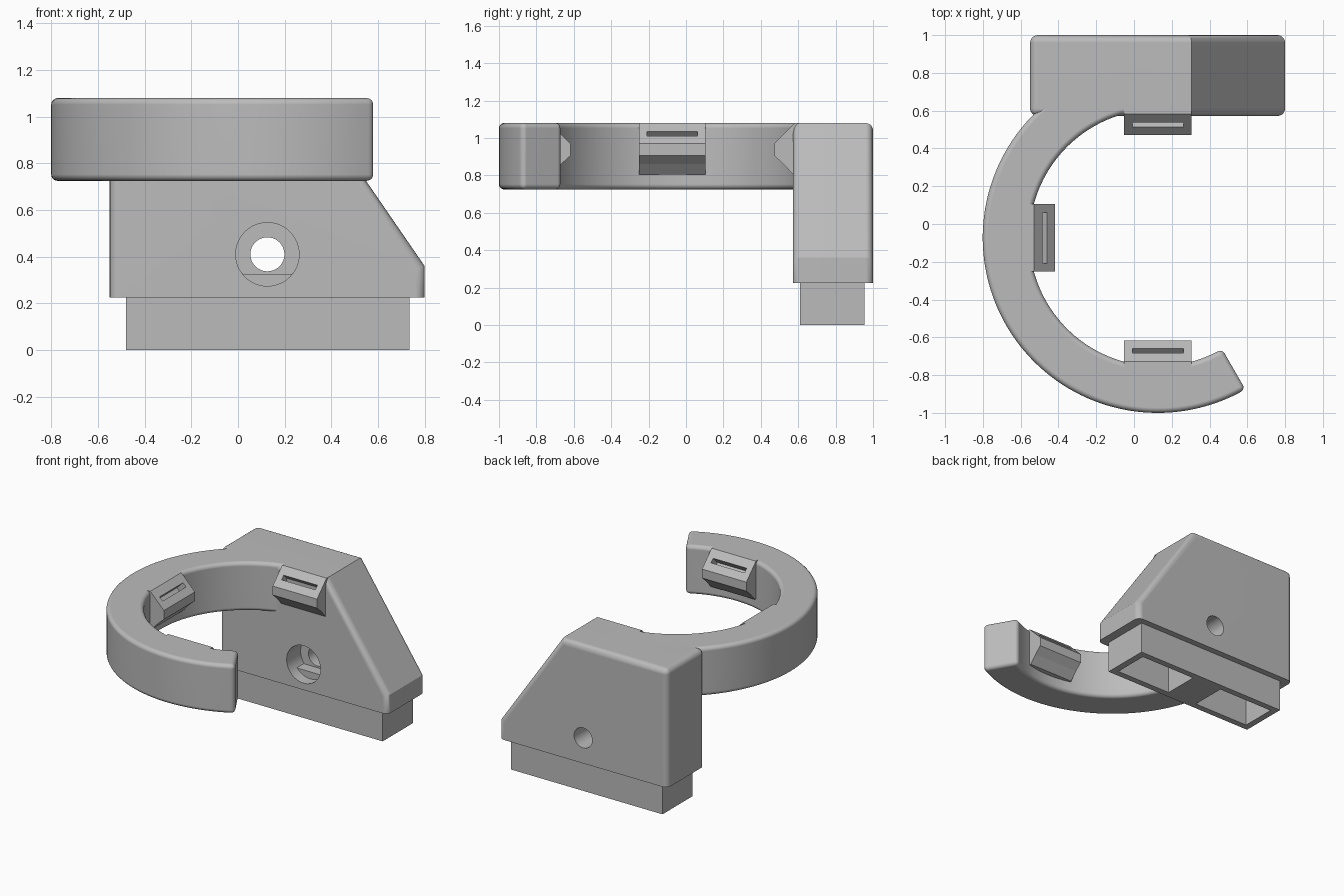
import bpy, bmesh, math
from mathutils import Vector

if "Cube" in bpy.data.objects:
    bpy.data.objects.remove(bpy.data.objects["Cube"], do_unlink=True)

GREY = (0.5, 0.5, 0.5, 1)
grey = bpy.data.materials.new("plain_grey")
grey.use_nodes = True
grey.diffuse_color = GREY
grey.node_tree.nodes["Principled BSDF"].inputs["Base Color"].default_value = GREY

CX, CY = 0.126, -0.073            # ring centre
R_OUT, R_IN = 0.927, 0.68
TOP, RING_BOTTOM, BLOCK_BOTTOM = 1.08, 0.725, 0.225
FRONT, BACK = 0.572, 1.0          # block depth
HOLE_Z = 0.41


def prism(name, outline, axis, lo, hi, rounded=None, radius=0.04):
    """Extrude a flat outline along y or z, rounding the edges picked by a rule."""
    bm = bmesh.new()
    put = (lambda u, v, w: (u, w, v)) if axis == "y" else (lambda u, v, w: (u, v, w))
    face = bm.faces.new([bm.verts.new(put(u, v, lo)) for u, v in outline])
    new = bmesh.ops.extrude_face_region(bm, geom=[face], use_keep_orig=True)["geom"]
    shift = Vector(put(0, 0, hi - lo))
    bmesh.ops.translate(bm, vec=shift, verts=[g for g in new if isinstance(g, bmesh.types.BMVert)])
    bmesh.ops.recalc_face_normals(bm, faces=bm.faces)
    if rounded:
        edges = [e for e in bm.edges if rounded(e)]
        bmesh.ops.bevel(bm, geom=edges, offset=radius, segments=5, profile=0.5,
                        affect="EDGES", clamp_overlap=True)
    mesh = bpy.data.meshes.new(name)
    bm.to_mesh(mesh)
    bm.free()
    obj = bpy.data.objects.new(name, mesh)
    bpy.context.collection.objects.link(obj)
    mesh.materials.append(grey)
    return obj


def rect(u0, u1, v0, v1):
    return [(u0, v0), (u1, v0), (u1, v1), (u0, v1)]


def arc(cu, cv, r, start, end, n):
    steps = [math.radians(start + (end - start) * i / n) for i in range(n + 1)]
    return [(cu + r * math.cos(a), cv + r * math.sin(a)) for a in steps]


def activate(obj):
    bpy.ops.object.select_all(action="DESELECT")
    obj.select_set(True)
    bpy.context.view_layer.objects.active = obj


def cut(obj, cutter):
    activate(obj)
    mod = obj.modifiers.new("cut", "BOOLEAN")
    mod.operation, mod.solver, mod.object = "DIFFERENCE", "EXACT", cutter
    bpy.ops.object.modifier_apply(modifier=mod.name)


def discard(*cutters):
    for c in cutters:
        bpy.data.objects.remove(c, do_unlink=True)


def smooth(obj):
    activate(obj)
    bpy.ops.object.shade_smooth_by_angle(angle=math.radians(30))
    mod = obj.modifiers.new("even_shading", "WEIGHTED_NORMAL")
    mod.keep_sharp = True


# Open ring, rounded along every hard edge
outline = arc(CX, CY, R_OUT, 90, 300, 90) + arc(CX, CY, R_IN, 300, 90, 90)
ring = prism("open_ring", outline, "z", RING_BOTTOM, TOP,
             lambda e: e.calc_face_angle() > math.radians(40))
smooth(ring)


# Mounting block with a sloped side; bottom and slope creases stay sharp
def block_edge(e):
    a, b = (v.co for v in e.verts)
    on_bottom = max(a.z, b.z) < BLOCK_BOTTOM + 0.01
    slope_crease = abs(a.y - b.y) > 0.1 and a.x > 0
    return not (on_bottom or slope_crease)


block = prism("mounting_block",
              [(-0.55, BLOCK_BOTTOM), (0.8, BLOCK_BOTTOM), (0.8, 0.36), (0.305, TOP), (-0.55, TOP)],
              "y", FRONT, BACK, block_edge)

# Plug below the block
plug = prism("base_plug", rect(-0.48, 0.735, 0.61, 0.955), "z", 0, BLOCK_BOTTOM)

# Two pockets open at the underside
for side in (-1, 1):
    u = sorted((CX + side * 0.12, CX + side * 0.56))
    pocket = prism("pocket_cutter", rect(*u, 0.655, 0.91), "z", -0.1, 0.3)
    cut(plug, pocket)
    cut(block, pocket)
    discard(pocket)

# Screw hole with a counterbore that has a flat shelf in its lower part
circle = arc(CX, HOLE_Z, 0.136, 0, 360, 48)[:-1]
shelf = [(u, max(v, 0.325)) for u, v in circle]
bore = arc(CX, HOLE_Z, 0.073, 0, 360, 40)[:-1]
for shape, depth in ((circle, 0.08), (shelf, 0.16), (bore, 0.6)):
    cutter = prism("hole_cutter", shape, "y", FRONT - 0.1, FRONT + depth)
    cut(block, cutter)
    discard(cutter)
smooth(block)

# Three slotted grip pads facing the ring centre
PAD = [(0.545, 0.905), (0.545, 0.97), (0.655, TOP), (0.72, TOP),
       (0.72, 0.805), (0.645, 0.805), (0.595, 0.86)]
MID = Vector((0.598, 1.023))
ALONG, OUT = Vector((1, 1)).normalized(), Vector((-1, 1)).normalized()
SLOT = [MID + ALONG * a + OUT * b for a, b in rect(-0.017, 0.017, -0.07, 0.05)]
for name, angle in (("back_pad", 90), ("side_pad", 180), ("front_pad", 270)):
    pad = prism(name, PAD, "y", -0.178, 0.178)
    slot = prism("slot_cutter", SLOT, "y", -0.135, 0.135)
    cut(pad, slot)
    discard(slot)
    pad.location = (CX, CY, 0)
    pad.rotation_euler.z = math.radians(angle)
